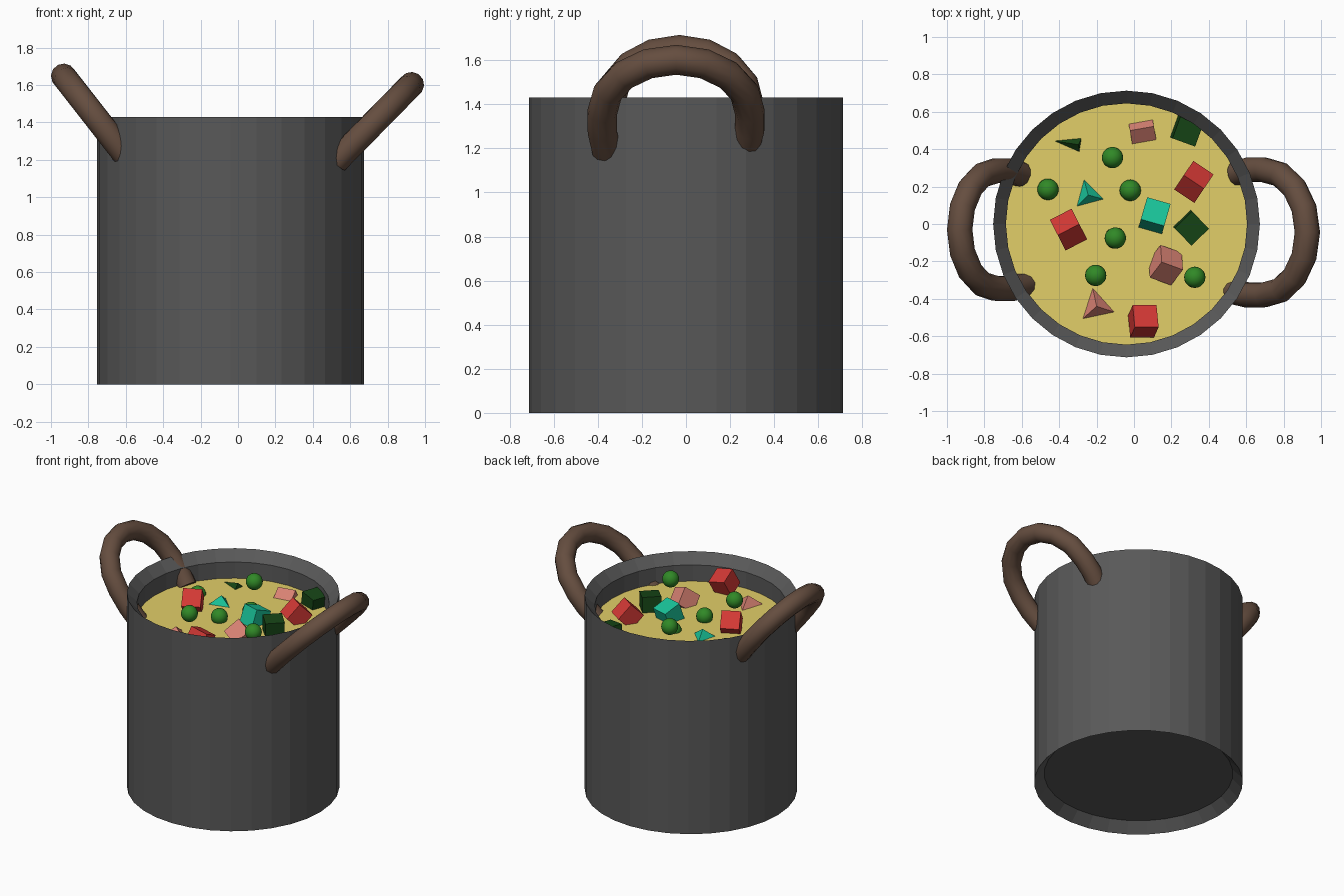
import bpy, bmesh
from math import sin, cos, radians, pi
from mathutils import Vector

if "Cube" in bpy.data.objects:
    bpy.data.objects.remove(bpy.data.objects["Cube"])

CX = -0.04      # pot axis in x
SOUP_Z = 1.24


def material(name, rgb):
    m = bpy.data.materials.new(name)
    m.diffuse_color = (*rgb, 1)
    m.use_nodes = True
    m.node_tree.nodes["Principled BSDF"].inputs["Base Color"].default_value = m.diffuse_color
    return m


METAL = material("dark_metal", (0.10, 0.10, 0.10))
WOOD = material("brown", (0.13, 0.075, 0.05))
SOUP = material("broth_yellow", (0.76, 0.62, 0.14))
PEA = material("pea_green", (0.03, 0.25, 0.02))
RED = material("red", (0.65, 0.04, 0.035))
PINK = material("pink", (0.68, 0.22, 0.17))
TEAL = material("teal", (0.01, 0.55, 0.32))
LEAF = material("dark_green", (0.008, 0.06, 0.008))


def bm_object(name, bm, mat):
    bmesh.ops.recalc_face_normals(bm, faces=bm.faces)
    me = bpy.data.meshes.new(name)
    bm.to_mesh(me)
    bm.free()
    me.materials.append(mat)
    ob = bpy.data.objects.new(name, me)
    bpy.context.collection.objects.link(ob)
    return ob


# pot: turned profile with sloping rim, recessed base and soup as the inner face
SIDES = 32
profile = [(0.645, 0.07), (0.713, 0.0), (0.713, 1.43), (0.645, 1.36), (0.645, SOUP_Z)]
bm = bmesh.new()
rings = [[bm.verts.new((CX + r * cos(2 * pi * i / SIDES), r * sin(2 * pi * i / SIDES), z))
          for i in range(SIDES)] for r, z in profile]
for a, b in zip(rings, rings[1:]):
    for i in range(SIDES):
        j = (i + 1) % SIDES
        bm.faces.new((a[i], a[j], b[j], b[i]))
bm.faces.new(rings[0])
soup_face = bm.faces.new(rings[-1])
soup_face.material_index = 1
pot = bm_object("pot", bm, METAL)
pot.data.materials.append(SOUP)


# handles: tube bent into a U, leaning outwards, ends buried in the wall
def handle(name, side, apex, tilt, half, yc, front_len, back_len):
    uv = [(front_len, -half * 0.94), (front_len - 0.12, -half)]
    uv += [(half * (1 - cos(t)), half * sin(t))
           for t in (radians(-90 + 22.5 * k) for k in range(9))]
    uv += [(back_len - 0.1, half), (back_len, half * 0.94)]
    cu = bpy.data.curves.new(name, 'CURVE')
    cu.dimensions = '3D'
    cu.bevel_depth = 0.068
    cu.bevel_resolution = 4
    cu.use_fill_caps = True
    sp = cu.splines.new('POLY')
    sp.points.add(len(uv) - 1)
    for p, (u, v) in zip(sp.points, uv):
        p.co = (side * (apex[0] - u * cos(tilt)), yc + v, apex[1] - u * sin(tilt), 1)
    cu.materials.append(WOOD)
    ob = bpy.data.objects.new(name, cu)
    bpy.context.collection.objects.link(ob)
    bpy.ops.object.select_all(action='DESELECT')
    ob.select_set(True)
    bpy.context.view_layer.objects.active = ob
    bpy.ops.object.convert(target='MESH')
    bpy.ops.object.shade_smooth_by_angle(angle=radians(40))


handle("right_handle", 1, (0.927, 1.602), radians(45.5), 0.335, -0.045, 0.575, 0.54)
handle("left_handle", -1, (0.932, 1.647), radians(52), 0.315, -0.03, 0.57, 0.53)

# peas: x, y, height above the soup
for i, (x, y, dz) in enumerate([(-0.46, 0.185, 0.0), (-0.115, 0.355, 0.12),
                                (-0.02, 0.18, 0.0), (-0.10, -0.075, 0.03),
                                (-0.205, -0.275, 0.10), (0.325, -0.285, 0.11)]):
    bm = bmesh.new()
    bmesh.ops.create_uvsphere(bm, u_segments=20, v_segments=12, radius=0.057)
    for f in bm.faces:
        f.smooth = True
    bm_object(f"pea_{i + 1}", bm, PEA).location = (x, y, SOUP_Z + dz)

# diced vegetables: position, height above the soup, tilt in degrees
S = 0.13
chunks = [
    ("tomato", RED, -0.35, -0.03, 0.06, (45, 0, 27)),
    ("tomato", RED, 0.32, 0.225, 0.05, (45, 0, -34)),
    ("tomato", RED, 0.05, -0.52, 0.07, (-25, 12, 0)),
    ("teal_cube", TEAL, 0.11, 0.045, 0.04, (-20, 0, -16)),
    ("teal_cube", TEAL, -0.245, 0.155, -0.053, (45, 35.3, -15)),
    ("green_cube", LEAF, 0.28, 0.50, 0.02, (0, 8, -20)),
    ("green_cube", LEAF, 0.305, -0.02, 0.04, (5, 0, 44)),
    ("green_cube", LEAF, -0.335, 0.43, -0.071, (45, 15, 171)),
    ("ham", PINK, 0.045, 0.495, -0.04, (35, 0, 10)),
    ("ham", PINK, 0.17, -0.22, 0.02, (40, 22, -20)),
    ("ham", PINK, -0.20, -0.44, -0.043, (45, 35.3, -18)),
]
for i, (name, mat, x, y, dz, rot) in enumerate(chunks):
    bm = bmesh.new()
    bmesh.ops.create_cube(bm, size=S)
    ob = bm_object(f"{name}_{i + 1}", bm, mat)
    ob.location = (x, y, SOUP_Z + dz)
    ob.rotation_euler = [radians(a) for a in rot]
